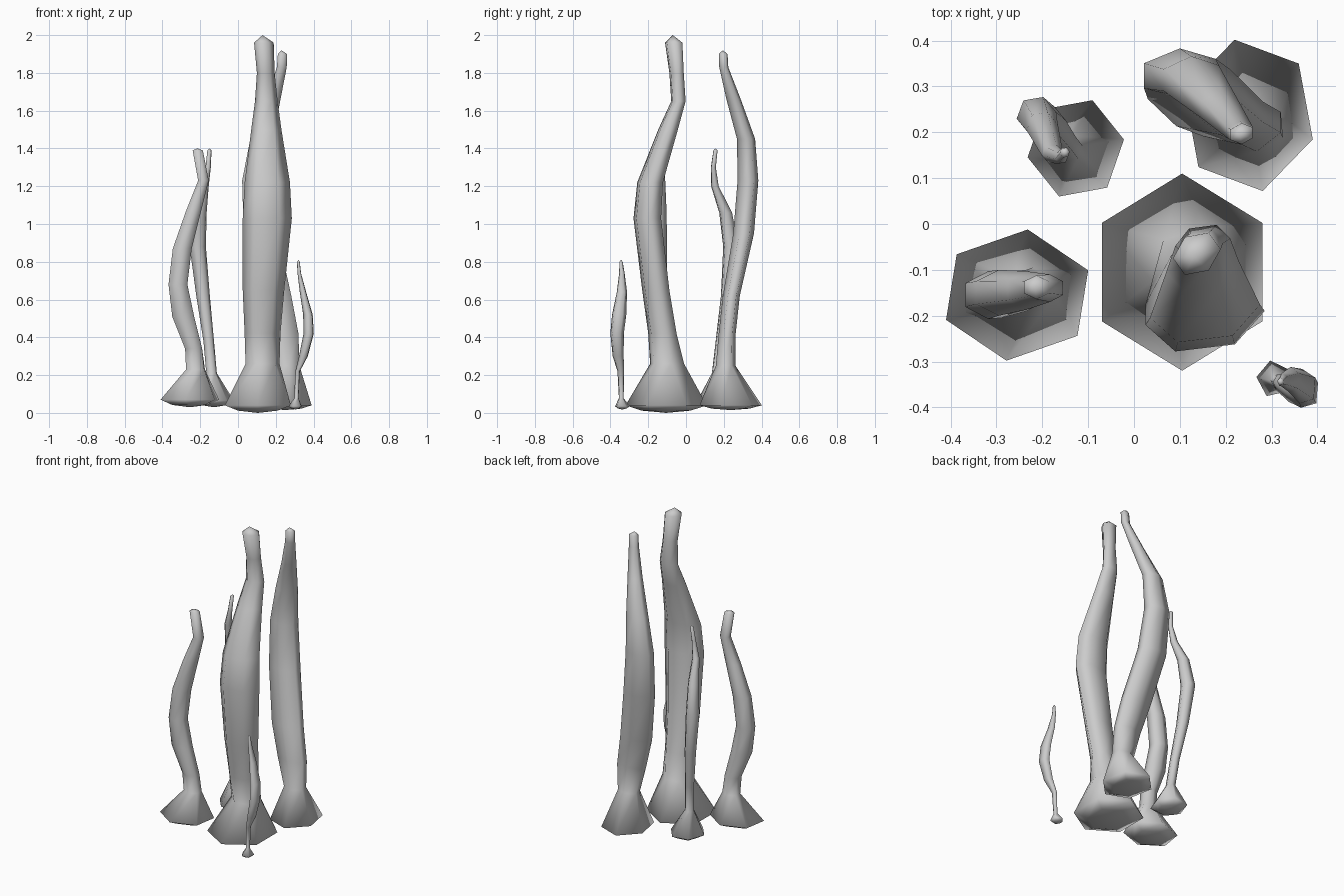
import bpy, bmesh, math
from math import radians


def stalk(name, phase, twist, skew, bottom, rings, tip, sides=6):
    """Loft rings of (x, y, z, half width in x, half width in y), capped by two apex points."""
    bm = bmesh.new()
    # shallow rounded underside: apex plus a smaller ring under the foot rim
    x, y, z, rx, ry = rings[0]
    under = (x, y, bottom + (z - bottom) * 0.3, rx * 0.6, ry * 0.6)
    loops = []
    for i, (x, y, z, rx, ry) in enumerate([under] + rings):
        s = skew if i > 2 else 0                            # leaning oval above the neck
        turn = phase + twist * min(max(i - 1, 0), 2) / 2    # foot-to-stem twist
        pts = []
        for k in range(sides):
            t = radians(turn) + 2 * math.pi * k / sides
            pts.append((math.cos(t), math.sin(t + s)))
        mx = max(abs(p[0]) for p in pts)
        my = max(abs(p[1]) for p in pts)
        loops.append([bm.verts.new((x + rx * a / mx, y + ry * b / my, z)) for a, b in pts])
    low = bm.verts.new((rings[0][0], rings[0][1], bottom))
    top = bm.verts.new(tip)
    for k in range(sides):
        n = (k + 1) % sides
        for a, b in zip(loops, loops[1:]):
            bm.faces.new((a[k], a[n], b[n], b[k]))
        bm.faces.new((low, loops[0][n], loops[0][k]))
        bm.faces.new((top, loops[-1][k], loops[-1][n]))
    bmesh.ops.recalc_face_normals(bm, faces=bm.faces[:])
    for f in bm.faces:
        f.smooth = True
    me = bpy.data.meshes.new(name)
    bm.to_mesh(me)
    bm.free()
    ob = bpy.data.objects.new(name, me)
    bpy.context.collection.objects.link(ob)


# tallest stalk, front centre
stalk("tall_stalk", 90, -30, 0.2, 0.0, [
    (0.105, -0.105, 0.04, 0.175, 0.215),
    (0.13, -0.10, 0.26, 0.09, 0.09),
    (0.13, -0.125, 0.42, 0.095, 0.075),
    (0.135, -0.16, 0.65, 0.11, 0.072),
    (0.155, -0.205, 1.03, 0.13, 0.073),
    (0.155, -0.19, 1.22, 0.12, 0.068),
    (0.15, -0.095, 1.5, 0.08, 0.052),
    (0.15, -0.04, 1.65, 0.06, 0.038),
    (0.147, -0.05, 1.8, 0.047, 0.038),
    (0.137, -0.065, 1.96, 0.052, 0.046)], (0.13, -0.07, 2.0))

# second tall stalk, back right
stalk("back_right_stalk", 42, -12, 0.1, 0.015, [
    (0.25, 0.237, 0.04, 0.14, 0.165),
    (0.26, 0.21, 0.25, 0.065, 0.052),
    (0.235, 0.218, 0.42, 0.085, 0.045),
    (0.187, 0.24, 0.62, 0.095, 0.045),
    (0.12, 0.305, 0.95, 0.09, 0.055),
    (0.1, 0.328, 1.23, 0.078, 0.055),
    (0.125, 0.318, 1.45, 0.06, 0.048),
    (0.187, 0.252, 1.66, 0.038, 0.038),
    (0.232, 0.2, 1.83, 0.026, 0.024),
    (0.235, 0.197, 1.9, 0.024, 0.023)], (0.23, 0.195, 1.92))

# medium stalk, front left
stalk("front_left_stalk", 22, 8, 0.0, 0.03, [
    (-0.255, -0.155, 0.07, 0.155, 0.143),
    (-0.225, -0.14, 0.23, 0.05, 0.045),
    (-0.235, -0.145, 0.34, 0.045, 0.045),
    (-0.29, -0.155, 0.51, 0.058, 0.05),
    (-0.318, -0.155, 0.68, 0.05, 0.052),
    (-0.295, -0.15, 0.87, 0.05, 0.05),
    (-0.235, -0.145, 1.07, 0.04, 0.042),
    (-0.183, -0.14, 1.23, 0.028, 0.03),
    (-0.213, -0.138, 1.39, 0.027, 0.026)], (-0.215, -0.138, 1.4))

# medium slim stalk, back left
stalk("back_left_stalk", 10, 0, 0.0, 0.03, [
    (-0.127, 0.165, 0.065, 0.105, 0.105),
    (-0.14, 0.165, 0.21, 0.028, 0.028),
    (-0.155, 0.185, 0.38, 0.028, 0.028),
    (-0.185, 0.22, 0.62, 0.036, 0.035),
    (-0.213, 0.237, 0.88, 0.043, 0.04),
    (-0.2, 0.21, 1.06, 0.034, 0.034),
    (-0.178, 0.153, 1.2, 0.023, 0.02),
    (-0.158, 0.145, 1.3, 0.014, 0.013),
    (-0.151, 0.156, 1.39, 0.011, 0.011)], (-0.15, 0.157, 1.4))

# small stalk, front right
stalk("small_stalk", 30, 0, 0.0, 0.018, [
    (0.305, -0.338, 0.035, 0.038, 0.04),
    (0.31, -0.343, 0.078, 0.012, 0.013),
    (0.316, -0.346, 0.22, 0.013, 0.018),
    (0.348, -0.36, 0.3, 0.025, 0.03),
    (0.376, -0.366, 0.42, 0.029, 0.037),
    (0.372, -0.355, 0.52, 0.027, 0.039),
    (0.345, -0.34, 0.64, 0.018, 0.028),
    (0.325, -0.34, 0.74, 0.01, 0.015),
    (0.32, -0.344, 0.8, 0.008, 0.009)], (0.32, -0.344, 0.81), 5)
